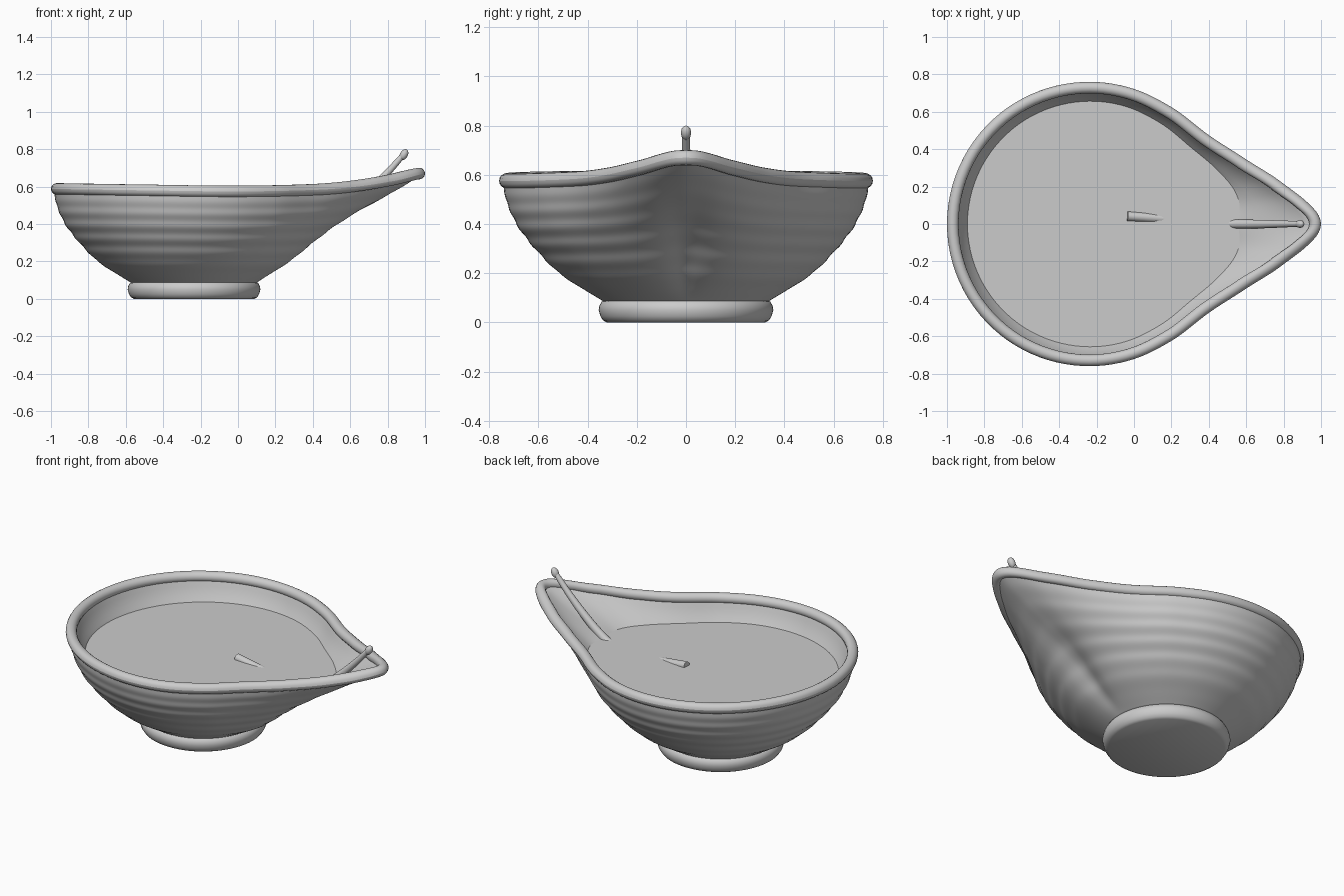
import bpy, bmesh, math
from mathutils import Vector

if "Cube" in bpy.data.objects:
    bpy.data.objects.remove(bpy.data.objects["Cube"])

CX = -0.235          # centre of the round part of the bowl
FOOT_R, Z0 = 0.335, 0.085
OIL_Z = 0.46
clay = bpy.data.materials.new("clay_grey")
clay.diffuse_color = (0.6, 0.6, 0.6, 1)
clay.use_nodes = True
clay.node_tree.nodes["Principled BSDF"].inputs["Base Color"].default_value = clay.diffuse_color


def curve(points):
    """Smooth function through (x, y) points."""
    n = len(points)
    slope = []
    for i in range(n):
        a, b = points[max(i - 1, 0)], points[min(i + 1, n - 1)]
        slope.append((b[1] - a[1]) / (b[0] - a[0]))

    def f(x):
        x = min(max(x, points[0][0]), points[-1][0])
        i = 0
        while i < n - 2 and x > points[i + 1][0]:
            i += 1
        (xa, ya), (xb, yb) = points[i], points[i + 1]
        h = xb - xa
        t = (x - xa) / h
        return (ya * (2*t**3 - 3*t*t + 1) + h * slope[i] * (t**3 - 2*t*t + t)
                + yb * (3*t*t - 2*t**3) + h * slope[i + 1] * (t**3 - t*t))
    return f


# Teardrop outline of the rim as radius over angle, mirrored front to back
half = [(0.982, 0.055), (0.93, 0.113), (0.8, 0.215), (0.6, 0.345),
        (0.4, 0.475), (0.2, 0.625), (0.0, 0.722), (CX, 0.76)]
polar = [(math.atan2(y, x - CX), math.hypot(x - CX, y)) for x, y in half]
a0, r0 = polar[0]
outline = curve([(-a0, r0), (0, 1.235)] + polar + [(2.3, 0.763), (math.pi, 0.765)])
rim_height = curve([(-1, 0.588), (-0.5, 0.58), (0, 0.574), (0.4, 0.583), (0.6, 0.6),
                    (0.8, 0.632), (0.95, 0.667), (1, 0.672)])
# Wall profiles: spread from foot to rim over height
round_wall = curve([(0, 0), (0.21, 0.4), (0.42, 0.66), (0.625, 0.85), (0.83, 0.96), (1, 1)])
spout_wall = curve([(0, 0), (0.18, 0.155), (0.36, 0.295), (0.54, 0.47), (0.71, 0.68),
                    (0.89, 0.89), (1, 1)])


def rim_radius(a, inset):
    a = abs(math.remainder(a, 2 * math.pi))
    r = outline(a)
    d = (outline(a + 0.005) - outline(a - 0.005)) / 0.01
    return r - inset * math.sqrt(r * r + d * d) / r


def at(a, r, z):
    return Vector((CX + r * math.cos(a), r * math.sin(a), z))


def top_z(a):
    return rim_height(CX + rim_radius(a, 0.031) * math.cos(a))


def wall_radius(a, z, inset):
    t = (z - Z0) / (top_z(a) - Z0)
    w = min(max((rim_radius(a, 0) - 0.765) / 0.47, 0), 1)
    f = (1 - w) * round_wall(t) + w * spout_wall(t)
    return FOOT_R + (rim_radius(a, 0.014) - FOOT_R) * f - inset


def make(name, rings, cap_start=False, cap_end=False):
    """Skin closed rings of points into one smooth object."""
    bm = bmesh.new()
    loops = [[bm.verts.new(p) for p in ring] for ring in rings]
    for lo, hi in zip(loops, loops[1:]):
        n = len(lo)
        for i in range(n):
            j = (i + 1) % n
            bm.faces.new((lo[i], lo[j], hi[j], hi[i]))
    if cap_start:
        bm.faces.new(list(reversed(loops[0])))
    if cap_end:
        bm.faces.new(loops[-1])
    bmesh.ops.recalc_face_normals(bm, faces=bm.faces)
    me = bpy.data.meshes.new(name)
    bm.to_mesh(me)
    bm.free()
    return finish(bpy.data.objects.new(name, me))


def finish(ob):
    if ob.name not in bpy.context.collection.objects:
        bpy.context.collection.objects.link(ob)
    ob.data.materials.clear()
    ob.data.materials.append(clay)
    bpy.ops.object.select_all(action='DESELECT')
    ob.select_set(True)
    bpy.context.view_layer.objects.active = ob
    bpy.ops.object.shade_smooth_by_angle(angle=math.radians(40))
    return ob


def tube(name, points, radii, sides=16):
    rings = []
    for i, p in enumerate(points):
        d = (points[min(i + 1, len(points) - 1)] - points[max(i - 1, 0)]).normalized()
        u = d.cross(Vector((0, 1, 0))).normalized()
        v = d.cross(u)
        rings.append([p + radii[i] * (u * math.cos(k) + v * math.sin(k))
                      for k in (2 * math.pi * s / sides for s in range(sides))])
    return make(name, rings, True, True)


# Angles are packed closer around the spout tip
N = 144
angles = []
for i in range(N):
    s = 2 * math.pi * i / N
    angles.append(s - 0.6 * math.sin(s))

# Bowl: rippled outer wall up, over the lip, and smooth inner wall down
rings = []
STEPS = 84
for k in range(STEPS + 1):
    ring = []
    for a in angles:
        z = Z0 + (top_z(a) - Z0) * k / STEPS
        ripple = 0.0028 * math.sin(2 * math.pi * k / 12) * math.sin(math.pi * k / STEPS)
        ring.append(at(a, wall_radius(a, z, 0) + ripple, z))
    rings.append(ring)
for k in range(20, -1, -1):
    ring = []
    for a in angles:
        z = Z0 + 0.05 + (top_z(a) - Z0 - 0.05) * k / 20
        ring.append(at(a, wall_radius(a, z, 0.035 + 0.03 * min(1, (20 - k) / 6)), z))
    rings.append(ring)
make("bowl", rings, True, True)

# Rolled rim following the outline
rings = []
R = 0.031
for s in range(16):
    k = 2 * math.pi * s / 16
    rings.append([at(a, rim_radius(a, R - R * math.cos(k)), top_z(a) + R * math.sin(k))
                  for a in angles])
make("rim", rings + [rings[0]])

# Foot ring
foot = [(0.322, 0), (0.337, 0.008), (0.348, 0.025), (0.355, 0.05), (0.352, 0.068),
        (0.343, 0.084), (0.33, 0.092)]
make("foot", [[at(2 * math.pi * i / 64, r, z) for i in range(64)] for r, z in foot], True, True)

# Oil surface, a thin sheet filling the bowl
make("oil", [[at(a, wall_radius(a, z, 0.058), z) for a in angles]
             for z in (OIL_Z - 0.008, OIL_Z)], True, True)

# Wick dipping through the oil and rising along the spout
wick_z = curve([(-0.04, 0.463), (0.14, 0.438), (0.32, 0.415), (0.5, 0.432), (0.6, 0.49),
                (0.7, 0.575), (0.8, 0.675), (0.88, 0.765)])
xs = [-0.035 + 0.915 * i / 48 for i in range(49)]
wick_y = curve([(-0.04, 0.042), (0.14, 0.03), (0.5, 0.002), (0.88, 0)])
wick_r = curve([(-0.04, 0.025), (0.5, 0.025), (0.7, 0.022), (0.88, 0.015)])
tube("wick", [Vector((x, wick_y(x), wick_z(x))) for x in xs], [wick_r(x) for x in xs])

# Rounded tip of the wick
bpy.ops.mesh.primitive_uv_sphere_add(segments=20, ring_count=12, radius=1,
                                     location=(0.887, 0, 0.771), rotation=(0, 0.5, 0))
tip = bpy.context.object
tip.name = "wick_tip"
tip.scale = (0.021, 0.021, 0.031)
finish(tip)
